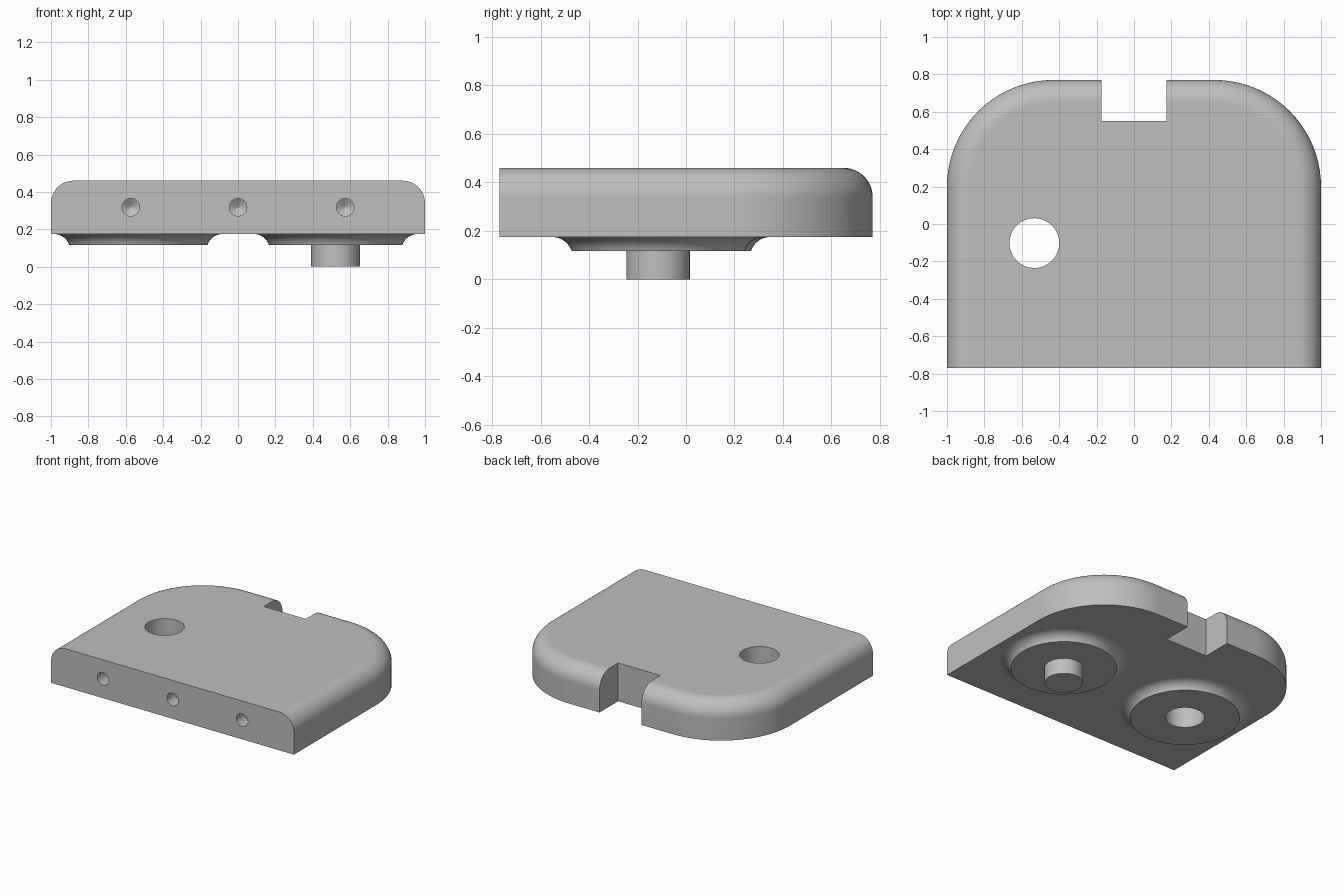
import bpy, bmesh
from math import sin, cos, pi, radians
from mathutils import Matrix

if "Cube" in bpy.data.objects:
    bpy.data.objects.remove(bpy.data.objects["Cube"])

grey = bpy.data.materials.new("plain grey")
grey.use_nodes = True
colour = (0.52, 0.52, 0.52, 1)
grey.diffuse_color = colour
grey.node_tree.nodes["Principled BSDF"].inputs["Base Color"].default_value = colour

BACK, BOTTOM, TOP = 0.77, 0.175, 0.46
CORNER, ROUND = 0.57, 0.12
HOLE, PEG = (-0.533, -0.102), (0.522, -0.115)


def make_object(name, bm):
    bmesh.ops.recalc_face_normals(bm, faces=bm.faces)
    mesh = bpy.data.meshes.new(name)
    bm.to_mesh(mesh)
    bm.free()
    mesh.materials.append(grey)
    obj = bpy.data.objects.new(name, mesh)
    bpy.context.collection.objects.link(obj)
    return obj


def loft(name, rings):
    """Skin a stack of closed rings and cap both ends."""
    bm = bmesh.new()
    loops = [[bm.verts.new(p) for p in ring] for ring in rings]
    n = len(loops[0])
    for a, b in zip(loops, loops[1:]):
        for i in range(n):
            j = (i + 1) % n
            bm.faces.new((a[i], a[j], b[j], b[i]))
    bm.faces.new(loops[0])
    bm.faces.new(loops[-1])
    return make_object(name, bm)


def lathe(name, profile, centre, steps=64):
    """Turn (radius, height) pairs around a vertical axis."""
    return loft(name, [[(centre[0] + r * cos(2 * pi * i / steps),
                         centre[1] + r * sin(2 * pi * i / steps), z)
                        for i in range(steps)] for r, z in profile])


def combine(target, other, operation):
    mod = target.modifiers.new("join", "BOOLEAN")
    mod.object, mod.operation, mod.solver = other, operation, "EXACT"
    bpy.context.view_layer.objects.active = target
    bpy.ops.object.modifier_apply(modifier=mod.name)
    bpy.data.objects.remove(other)


def outline(inset, z):
    """Square front, two large rounded corners at the back."""
    r, cx, cy = CORNER - inset, 1 - CORNER, BACK - CORNER
    arc = [(cx + r * cos(a), cy + r * sin(a))
           for a in (pi / 2 * i / 20 for i in range(21))]
    half = [(1 - inset, -BACK)] + arc
    return [(x, y, z) for x, y in half] + [(-x, y, z) for x, y in reversed(half)]


# Plate with a rounded top edge on the sides and back
rings = [outline(0, BOTTOM)]
for i in range(13):
    a = pi / 2 * i / 12
    rings.append(outline(ROUND * (1 - cos(a)), TOP - ROUND + ROUND * sin(a)))
plate = loft("plate", rings)

# Two round bosses below, flaring into the plate
for centre, radius in ((HOLE, 0.37), (PEG, 0.357)):
    flare = []
    for i in range(11):
        a = 0.3 + (pi / 2 - 0.3) * i / 10
        flare.append((radius + 0.085 * (cos(0.3) - cos(a)),
                      0.117 + 0.058 * (sin(a) - sin(0.3)) / (1 - sin(0.3))))
    flare.append((flare[-1][0], BOTTOM + 0.03))
    combine(plate, lathe("boss", flare, centre), "UNION")

# Peg under the left boss
combine(plate, lathe("peg", [(0.131, 0), (0.131, 0.2)], PEG), "UNION")

# Through hole in the right boss
combine(plate, lathe("hole", [(0.133, -0.1), (0.133, 0.6)], HOLE), "DIFFERENCE")

# Notch in the back edge
bm = bmesh.new()
bmesh.ops.create_cube(bm, size=1, matrix=Matrix.Translation((0, 0.75, 0.3))
                      @ Matrix.Diagonal((0.346, 0.4, 0.8, 1)))
combine(plate, make_object("notch", bm), "DIFFERENCE")

# Three drilled holes with pointed ends in the front
for x in (-0.573, 0, 0.573):
    drill = lathe("drill", [(0.047, -0.05), (0.047, 0.1), (0.001, 0.13)], (0, 0), 32)
    drill.data.transform(Matrix.Translation((x, -BACK, 0.318))
                         @ Matrix.Rotation(-pi / 2, 4, "X"))
    combine(plate, drill, "DIFFERENCE")

# Smooth curved faces, crisp edges
bpy.ops.object.select_all(action="DESELECT")
plate.select_set(True)
bpy.context.view_layer.objects.active = plate
bpy.ops.object.shade_smooth_by_angle(angle=radians(25))
weighted = plate.modifiers.new("even shading", "WEIGHTED_NORMAL")
weighted.keep_sharp = True
